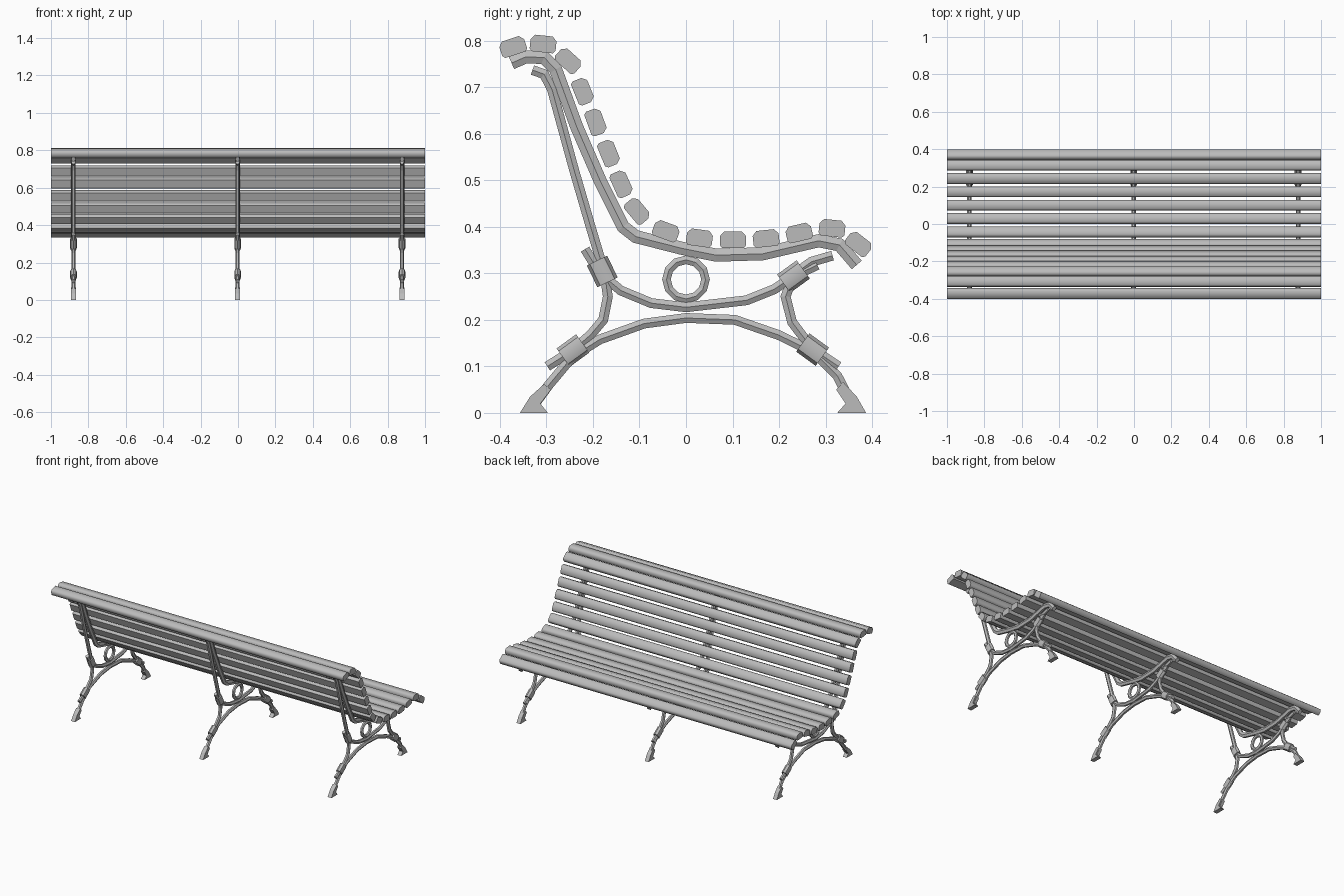
import bpy, bmesh
from math import radians, cos, sin, pi, atan2
from mathutils import Vector, Matrix

cube = bpy.data.objects.get("Cube")
if cube:
    bpy.data.objects.remove(cube)

grey = bpy.data.materials.new("plain_grey")
grey.use_nodes = True
colour = (0.5, 0.5, 0.5, 1)
grey.diffuse_color = colour
grey.node_tree.nodes["Principled BSDF"].inputs["Base Color"].default_value = colour


def finish(name, bm, smooth=None):
    bmesh.ops.recalc_face_normals(bm, faces=bm.faces)
    me = bpy.data.meshes.new(name)
    bm.to_mesh(me)
    bm.free()
    me.materials.append(grey)
    ob = bpy.data.objects.new(name, me)
    bpy.context.collection.objects.link(ob)
    if smooth:
        bpy.ops.object.select_all(action='DESELECT')
        ob.select_set(True)
        bpy.context.view_layer.objects.active = ob
        bpy.ops.object.shade_smooth_by_angle(angle=radians(smooth))
    return ob


def loft(bm, rings, closed=False):
    rings = [[bm.verts.new(p) for p in r] for r in rings]
    n = len(rings[0])
    pairs = list(zip(rings, rings[1:] + rings[:1]))
    for a, b in pairs if closed else pairs[:-1]:
        for i in range(n):
            j = (i + 1) % n
            bm.faces.new((a[i], a[j], b[j], b[i]))
    if not closed:
        bm.faces.new(rings[0])
        bm.faces.new(rings[-1])


def bar(name, x, path, thick, width, closed=False, sides=6, smooth=None):
    """Sweep a polygonal section along a (y, z) path with mitred corners."""
    pts = [Vector(p) for p in path]
    n = len(pts)
    rings = []
    for i, p in enumerate(pts):
        before = pts[i - 1] if i or closed else None
        after = pts[(i + 1) % n] if i < n - 1 or closed else None
        d1 = (p - before).normalized() if before else (after - p).normalized()
        d2 = (after - p).normalized() if after else d1
        d = (d1 + d2).normalized()
        side = Vector((-d.y, d.x)) / max(d.dot(d1), 0.5)
        ring = []
        for k in range(sides):
            a = 2 * pi * k / sides
            q = p + side * (sin(a) * thick / 2 / sin(pi / 3))
            ring.append((x + cos(a) * width / 2, q.x, q.y))
        rings.append(ring)
    bm = bmesh.new()
    loft(bm, rings, closed)
    return finish(name, bm, smooth)


def clamp(name, x, y, z, angle):
    """Rounded collar gripping two crossing bars."""
    a = radians(angle)
    d = Vector((cos(a), sin(a)))
    c = Vector((y, z))
    path = [c + d * t for t in (-0.026, -0.02, 0.02, 0.026)]
    ob = bar(name, x, path, 0.042, 0.036, sides=8, smooth=40)
    return ob


def foot(name, x, outline):
    bm = bmesh.new()
    loft(bm, [[(x + s, y, z) for y, z in outline] for s in (-0.013, 0.013)])
    return finish(name, bm)


# Slats: centre y, centre z and tilt of each board
SLATS = [(-.372, .787, 18), (-.307, .793, -6), (-.253, .757, -42),
         (-.222, .691, -68), (-.194, .625, -70), (-.166, .558, -68),
         (-.139, .492, -66), (-.105, .434, -50), (-.043, .391, -20),
         (.029, .376, -8), (.101, .372, 0), (.172, .375, 6),
         (.243, .387, 13), (.314, .397, -6), (.371, .363, -38)]
SECTION = [(-.023, -.018), (.023, -.018), (.028, -.012), (.028, .008),
           (.019, .018), (-.019, .018), (-.028, .008), (-.028, -.012)]
for i, (y, z, tilt) in enumerate(SLATS):
    rot = Matrix.Rotation(radians(tilt), 2)
    profile = [rot @ Vector(p) + Vector((y, z)) for p in SECTION]
    bm = bmesh.new()
    loft(bm, [[(x, p.x, p.y) for p in profile] for x in (-1, 1)])
    finish(f"slat_{i + 1}", bm, 50)

# Centre lines of the iron bars
RAIL = [(-.375, .752), (-.345, .765), (-.305, .764), (-.28, .738), (-.235, .615),
        (-.185, .5), (-.135, .4), (-.108, .379), (-.01, .354), (.065, .339),
        (.165, .342), (.285, .37), (.33, .361), (.367, .318)]
BACK_STRUT = [(-.33, .737), (-.305, .728), (-.288, .695), (-.24, .52), (-.205, .4),
              (-.175, .3), (-.168, .25), (-.178, .2), (-.205, .168),
              (-.243, .135), (-.298, .1)]
FRONT_STRUT = [(.315, .338), (.27, .325), (.232, .298), (.214, .25), (.228, .195),
               (.272, .137), (.328, .1)]
CRADLE = [(-.217, .352), (-.185, .3), (-.14, .263), (-.075, .236), (0, .227),
          (.13, .242), (.19, .266), (.23, .293), (.282, .318)]
ARCH = [(-.33, .012), (-.295, .06), (-.243, .122), (-.185, .158), (-.09, .192),
        (0, .204), (.105, .2), (.2, .167), (.275, .13), (.325, .08), (.36, .012)]
FOOT_BACK = [(-.357, 0), (-.297, 0), (-.313, .02), (-.29, .05), (-.305, .062), (-.335, .035)]
FOOT_FRONT = [(.387, 0), (.325, 0), (.343, .02), (.323, .05), (.338, .066), (.367, .035)]
RING = [(.042 * cos(k * pi / 6), .287 + .042 * sin(k * pi / 6)) for k in range(12)]

# Three identical iron frames
for side, x in (("right", -.88), ("middle", -.002), ("left", .877)):
    bar(f"{side}_rail", x, RAIL, .028, .024)
    bar(f"{side}_back_strut", x, BACK_STRUT, .021, .022)
    bar(f"{side}_front_strut", x, FRONT_STRUT, .021, .022)
    bar(f"{side}_cradle", x, CRADLE, .021, .022)
    bar(f"{side}_arch", x, ARCH, .021, .022)
    bar(f"{side}_ring", x, RING, .018, .02, closed=True)
    clamp(f"{side}_upper_back_clamp", x, -.18, .304, -64)
    clamp(f"{side}_upper_front_clamp", x, .231, .293, 36)
    clamp(f"{side}_lower_back_clamp", x, -.243, .134, 36)
    clamp(f"{side}_lower_front_clamp", x, .272, .136, -36)
    foot(f"{side}_back_foot", x, FOOT_BACK)
    foot(f"{side}_front_foot", x, FOOT_FRONT)
